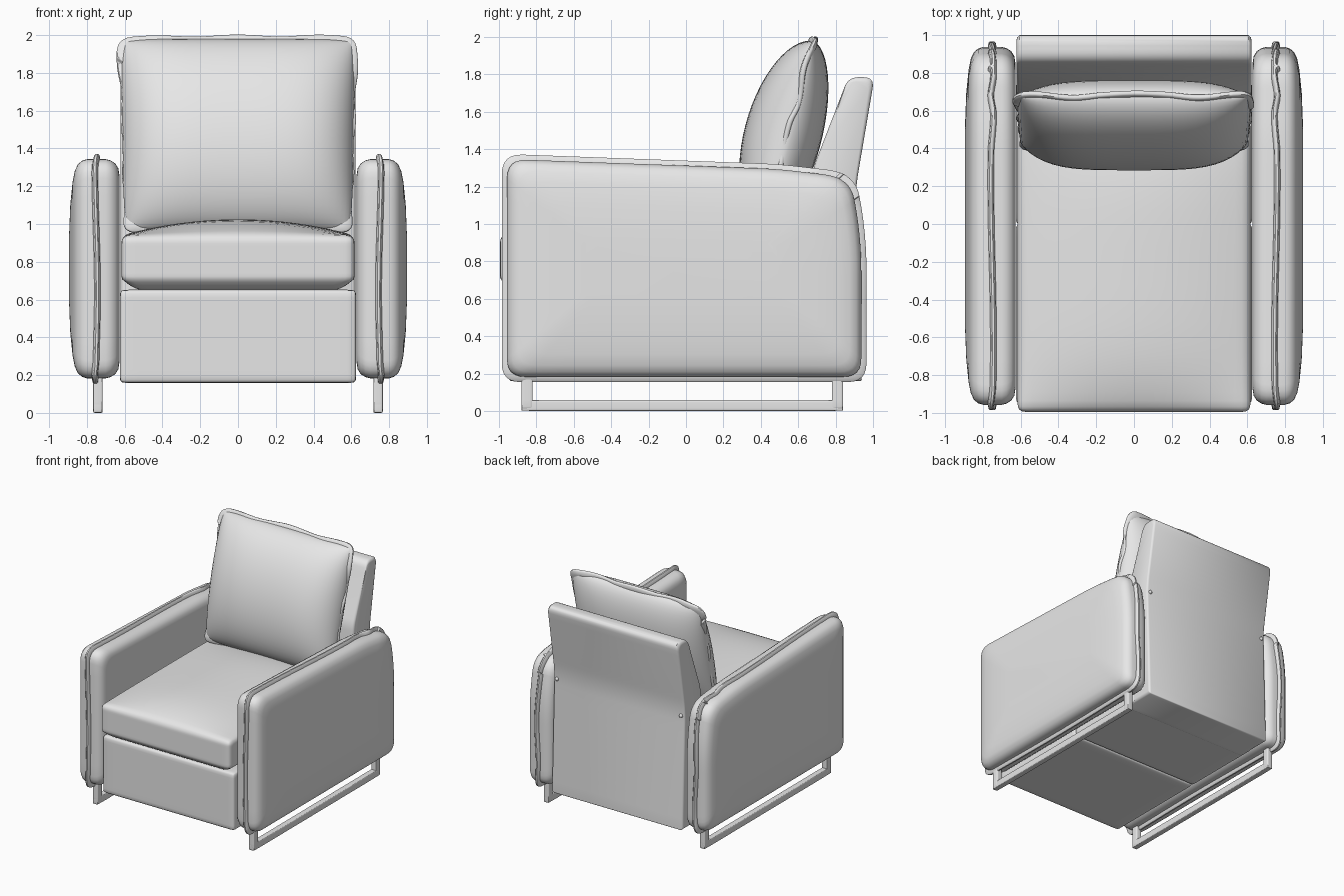
import bpy, bmesh
from math import sin, cos, pi, copysign
from mathutils import Vector

cube = bpy.data.objects.get("Cube")
if cube:
    bpy.data.objects.remove(cube, do_unlink=True)

fabric = bpy.data.materials.new("light grey")
fabric.use_nodes = True
GREY = (0.8, 0.8, 0.8, 1)
fabric.diffuse_color = GREY
fabric.node_tree.nodes["Principled BSDF"].inputs["Base Color"].default_value = GREY
parts = []


def finish(name, bm):
    bmesh.ops.recalc_face_normals(bm, faces=bm.faces)
    mesh = bpy.data.meshes.new(name)
    bm.to_mesh(mesh)
    bm.free()
    mesh.materials.append(fabric)
    obj = bpy.data.objects.new(name, mesh)
    bpy.context.scene.collection.objects.link(obj)
    parts.append(obj)
    return obj


def rounded(corners, arc=6, straight=10):
    """Closed outline with rounded corners, each corner given as (a, b, radius)."""
    pts, n = [], len(corners)
    ends = []
    for i, (a, b, r) in enumerate(corners):
        c = Vector((a, b))
        before = Vector(corners[i - 1][:2]) - c
        after = Vector(corners[(i + 1) % n][:2]) - c
        ends.append((c + before.normalized() * r, c, c + after.normalized() * r))
    for i, (p, c, q) in enumerate(ends):
        for k in range(arc + 1):
            t = k / arc
            pts.append(p * (1 - t) ** 2 + c * 2 * t * (1 - t) + q * t * t)
        nxt = ends[(i + 1) % n][0]
        pts += [q.lerp(nxt, k / straight) for k in range(1, straight)]
    return pts


def inset(outline, d):
    """Shrink an outline by d on each side."""
    lo = Vector([min(p[i] for p in outline) for i in (0, 1)])
    hi = Vector([max(p[i] for p in outline) for i in (0, 1)])
    mid, half = (lo + hi) / 2, (hi - lo) / 2
    return [Vector([mid[i] + (p[i] - mid[i]) * (1 - d / half[i]) for i in (0, 1)])
            for p in outline]


def loft(name, outline, stations, place):
    """Skin the outline through (depth, inset) stations and cap both ends."""
    bm = bmesh.new()
    rings = [[bm.verts.new(place(p, depth, k)) for k, p in enumerate(inset(outline, d))]
             for depth, d in stations]
    n = len(outline)
    for r, s in zip(rings, rings[1:]):
        for k in range(n):
            bm.faces.new((r[k], r[(k + 1) % n], s[(k + 1) % n], s[k]))
    bm.faces.new(rings[0])
    bm.faces.new(rings[-1])
    return finish(name, bm)


def soft_box(name, centre, half, radius, shape=None, cuts=15):
    """Box with rounded edges, optionally reshaped by a function of local position."""
    bm = bmesh.new()
    bmesh.ops.create_cube(bm, size=2)
    bmesh.ops.subdivide_edges(bm, edges=bm.edges, cuts=cuts, use_grid_fill=True)
    for v in bm.verts:
        p = Vector([sin(c * pi / 2) * h for c, h in zip(v.co, half)])
        core = Vector([max(-h + radius, min(h - radius, c)) for c, h in zip(p, half)])
        out = p - core
        if out.length > 1e-6:
            p = core + out.normalized() * radius
        v.co = Vector(centre) + (shape(p, half) if shape else p)
    return finish(name, bm)


# Armrests with a raised seam, and their sled legs
arm_side = rounded([(-0.985, 0.155, 0.1), (0.965, 0.155, 0.1), (0.965, 0.95, 0.2),
                    (0.91, 1.24, 0.09), (0.8, 1.285, 0.05), (0.5, 1.32, 0.1),
                    (-0.985, 1.375, 0.11)])
ARM = [(0.628, 0.11), (0.634, 0.075), (0.65, 0.05), (0.675, 0.034), (0.70, 0.028),
       (0.80, 0.028), (0.825, 0.036), (0.848, 0.055), (0.864, 0.09), (0.876, 0.15),
       (0.888, 0.27), (0.895, 0.45)]
SEAM = [(0.733, 0.035), (0.739, 0.006), (0.745, 0), (0.757, 0), (0.763, 0.006), (0.769, 0.035)]
for side, s in (("left", 1), ("right", -1)):
    loft(side + "_armrest", arm_side, ARM, lambda p, x, k: (s * x, p.x, p.y))
    loft(side + "_arm_seam", arm_side, SEAM,
         lambda p, x, k: (s * (x + 0.007 * sin(k * 0.45)), p.x, p.y))
    soft_box(side + "_floor_rail", (s * 0.742, -0.02, 0.03), (0.025, 0.86, 0.03), 0.008, cuts=5)
    for end, y in (("front", -0.85), ("back", 0.81)):
        soft_box(f"{side}_{end}_leg", (s * 0.742, y, 0.11), (0.025, 0.03, 0.1), 0.008, cuts=5)
    # Small hinge button on the rear of the backrest
    bm = bmesh.new()
    bmesh.ops.create_uvsphere(bm, u_segments=12, v_segments=8, radius=0.016)
    bmesh.ops.translate(bm, verts=bm.verts, vec=(s * 0.59, 0.91, 1.13))
    finish(side + "_hinge_button", bm)

# Upholstered base in two halves
soft_box("front_base", (0, -0.475, 0.405), (0.626, 0.475, 0.247), 0.025)
soft_box("rear_base", (0, 0.375, 0.405), (0.626, 0.374, 0.243), 0.02)

# Leaning backrest
back_side = rounded([(0.94, 0.16, 0.01), (0.905, 1.18, 0.1), (1.008, 1.785, 0.06),
                     (0.868, 1.785, 0.055), (0.68, 1.3, 0.05), (0.62, 0.16, 0.02)])
loft("backrest", back_side,
     [(-0.622, 0.025), (-0.618, 0.01), (-0.605, 0), (0.605, 0), (0.618, 0.01), (0.622, 0.025)],
     lambda p, x, k: (x, p.x, p.y))


# Seat cushion with a crowned top and tucked underside
def seat_shape(p, half):
    u, v = p.x / half[0], p.y / half[1]
    tuck = max(0, (-0.085 - p.z) / 0.06)
    crown = 0.085 * (1 - u * u) * (1 - v ** 4) if p.z > 0 else 0
    return Vector((p.x * (1 - 0.12 * tuck), p.y * (1 - 0.07 * tuck), p.z + crown))


soft_box("seat_cushion", (0, -0.22, 0.795), (0.617, 0.775, 0.145), 0.04, seat_shape, 23)

# Back pillow, leaning, with a wavy piped edge
LEAN = 0.257


def lean(x, h, d):
    return Vector((x, 0.545 + h * sin(LEAN) - d * cos(LEAN),
                   1.47 + h * cos(LEAN) + d * sin(LEAN)))


bm = bmesh.new()
for depth in (0.235, -0.18):
    grid = bmesh.ops.create_grid(bm, x_segments=28, y_segments=28, size=1)
    for vert in grid["verts"]:
        u, v = [sin(c * pi / 2) for c in vert.co[:2]]
        puff = max(0, 1 - u ** 4) ** 0.6 * max(0, 1 - v * v) ** 0.55
        vert.co = lean(0.612 * u * (1 + 0.015 * v) * (1 - 0.03 * v ** 8),
                       0.525 * v * (1 - 0.03 * u ** 8), depth * puff)
bmesh.ops.remove_doubles(bm, verts=bm.verts, dist=0.0005)
finish("back_pillow", bm)

piping = rounded([(-0.6, -0.54, 0.07), (0.6, -0.54, 0.07), (0.62, 0.12, 0.05),
                  (0.638, 0.54, 0.08), (0, 0.548, 0.2), (-0.66, 0.535, 0.1),
                  (-0.622, 0.3, 0.1)], straight=12)
loft("pillow_piping", piping,
     [(-0.018, 0.035), (-0.013, 0.006), (-0.006, 0), (0.006, 0), (0.013, 0.006), (0.018, 0.035)],
     lambda p, d, k: lean(p.x + copysign(0.006, p.x) * sin(p.y * 22),
                          p.y + 0.006 * sin(p.x * 13 + 1.6), d + 0.01 * sin(k * 0.4)))

# Smooth shading with crisp edges
bpy.ops.object.select_all(action='DESELECT')
for obj in parts:
    obj.select_set(True)
bpy.context.view_layer.objects.active = parts[0]
bpy.ops.object.shade_smooth_by_angle(angle=0.75)
